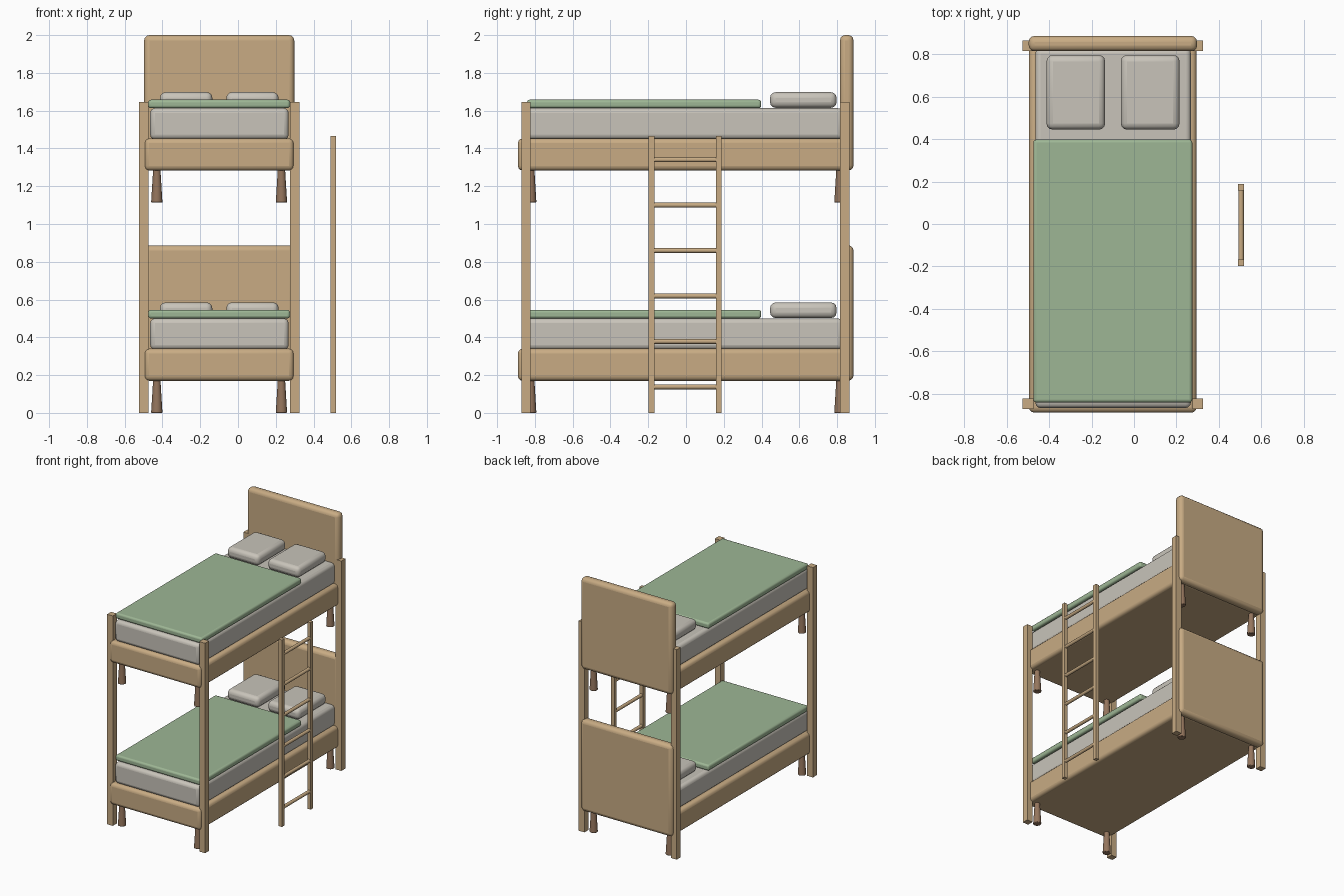
import bpy, math

cube = bpy.data.objects.get("Cube")
if cube:
    bpy.data.objects.remove(cube, do_unlink=True)


def material(name, rgb):
    m = bpy.data.materials.new(name)
    m.use_nodes = True
    m.diffuse_color = (*rgb, 1)
    m.node_tree.nodes["Principled BSDF"].inputs["Base Color"].default_value = (*rgb, 1)
    return m


WOOD = material("light wood", (0.58, 0.41, 0.23))
DARK = material("dark wood", (0.30, 0.18, 0.11))
LINEN = material("off white linen", (0.58, 0.55, 0.49))
GREEN = material("sage green", (0.34, 0.47, 0.30))


def finish(obj, name, mat, bevel=0, segments=3):
    obj.name = name
    obj.data.materials.append(mat)
    if bevel:
        mod = obj.modifiers.new("rounding", "BEVEL")
        mod.width = bevel
        mod.segments = segments
        bpy.ops.object.shade_smooth_by_angle(angle=math.radians(35))
    return obj


def box(name, mat, xs, ys, zs, bevel=0, segments=3):
    """Box spanning the given ranges, with optional rounded edges."""
    spans = (xs, ys, zs)
    bpy.ops.mesh.primitive_cube_add(size=1, location=[(a + b) / 2 for a, b in spans])
    obj = bpy.context.object
    obj.scale = [b - a for a, b in spans]
    bpy.ops.object.transform_apply(location=False, rotation=False, scale=True)
    return finish(obj, name, mat, bevel, segments)


def leg(name, x, y, z):
    """Turned leg that widens towards the foot."""
    bpy.ops.mesh.primitive_cone_add(vertices=16, radius1=0.03, radius2=0.019,
                                    depth=0.18, location=(x, y, z + 0.09))
    finish(bpy.context.object, name, DARK, 0.004, 2)


def bed(level, z):
    """One complete bed whose feet stand at height z."""
    box(level + "_frame", WOOD, (-0.495, 0.295), (-0.89, 0.85), (z + 0.17, z + 0.34), 0.025)
    box(level + "_headboard", WOOD, (-0.497, 0.298), (0.815, 0.887), (z + 0.17, z + 0.887), 0.028)
    box(level + "_mattress", LINEN, (-0.465, 0.268), (-0.868, 0.83), (z + 0.335, z + 0.5), 0.025)
    box(level + "_blanket", GREEN, (-0.475, 0.275), (-0.842, 0.398), (z + 0.5, z + 0.545), 0.014)
    for side, x in (("right", -0.413), ("left", -0.062)):
        box(f"{level}_{side}_pillow", LINEN, (x, x + 0.277), (0.445, 0.797),
            (z + 0.502, z + 0.585), 0.03)
    for side, x in (("right", -0.43), ("left", 0.23)):
        for end, y in (("front", -0.822), ("back", 0.815)):
            leg(f"{level}_{end}_{side}_leg", x, y, z)


# Two stacked beds
bed("lower", 0)
bed("upper", 1.113)

# Corner posts
for side, x in (("right", -0.525), ("left", 0.275)):
    for end, y in (("front", -0.872), ("back", 0.815)):
        box(f"{end}_{side}_post", WOOD, (x, x + 0.05), (y, y + 0.05), (0, 1.645))

# Ladder
for end, y in (("front", -0.198), ("back", 0.158)):
    box(f"ladder_{end}_rail", WOOD, (0.49, 0.52), (y, y + 0.03), (0, 1.465))
for i in range(6):
    bpy.ops.mesh.primitive_cylinder_add(vertices=12, radius=0.013, depth=0.34,
                                        location=(0.505, -0.005, 0.138 + i * 0.2405),
                                        rotation=(math.pi / 2, 0, 0))
    finish(bpy.context.object, f"ladder_rung_{i + 1}", WOOD)
    bpy.ops.object.shade_smooth_by_angle(angle=math.radians(35))
